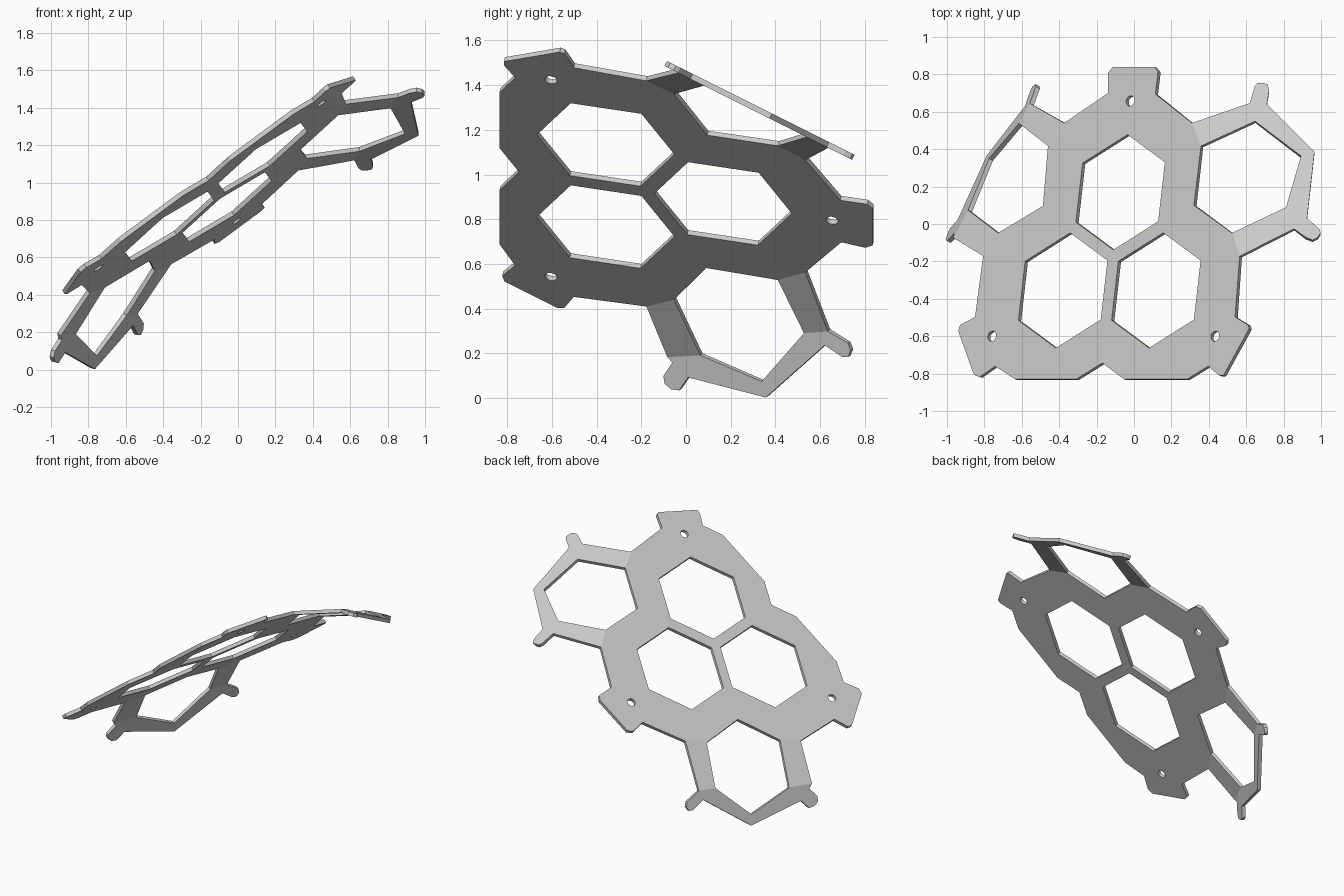
import bpy, bmesh, math
from mathutils import Vector

if "Cube" in bpy.data.objects:
    bpy.data.objects.remove(bpy.data.objects["Cube"], do_unlink=True)

THICK = 0.025


# Height rules for the tilted plate and its two folded ears
def on_plate(x, y):
    return Vector((x, y, 0.983 + 0.738 * x - 0.234 * y))


def on_right_ear(x, y):
    return Vector((x, y, 1.465 - 0.5 * y))


def on_left_ear(y, z):
    return Vector(((z - 3.447 - 0.03 + 1.86 * y) / 3.54, y, z))


# Fold corners on the plate: lower outer, lower inner, upper inner, upper outer
right_fold = [(0.565, -0.172), (0.524, -0.048), (0.358, 0.417), (0.31, 0.54)]
left_fold = [(-0.807, -0.171), (-0.727, -0.048), (-0.46, 0.417), (-0.374, 0.54)]

front_edge = [(-0.636, -0.83), (-0.31, -0.83), (-0.17, -0.743), (-0.053, -0.83),
              (0.283, -0.83), (0.396, -0.76)]
right_tab = [(0.455, -0.81), (0.478, -0.81), (0.615, -0.56), (0.61, -0.54), (0.54, -0.497)]
back_tab = [(0.114, 0.695), (0.128, 0.815), (0.108, 0.84), (-0.114, 0.84),
            (-0.139, 0.807), (-0.139, 0.70)]
left_tab = [(-0.85, -0.497), (-0.93, -0.54), (-0.94, -0.572), (-0.856, -0.807),
            (-0.825, -0.818), (-0.743, -0.76)]
outline = (front_edge + right_tab + right_fold[:2] + [(0.32, 0.10)] + right_fold[2:]
           + back_tab + left_fold[:1:-1] + [(-0.487, 0.096)] + left_fold[1::-1] + left_tab)


# Hexagonal windows and round screw holes
def hexagon(cx, cy):
    half = [(0.038, 0.308), (0.238, 0.16), (0.202, -0.156)]
    return ([(cx + x, cy + y) for x, y in half]
            + [(cx - x, cy - y) for x, y in half])


def screw_hole(cx, cy, radius=0.028, sides=16):
    uphill, across = Vector((0.953, -0.302)), Vector((0.302, 0.953))
    ring = []
    for i in range(sides):
        a = math.tau * i / sides
        p = uphill * (0.79 * radius * math.cos(a)) + across * (radius * math.sin(a))
        ring.append((cx + p.x, cy + p.y))
    return ring


loops = [outline]
loops += [hexagon(*c) for c in ((-0.073, 0.17), (-0.38, -0.355), (0.118, -0.355))]
loops += [screw_hole(*c) for c in ((-0.76, -0.6), (0.433, -0.6), (-0.02, 0.658))]

# Fill the plate flat, then lift it onto its slope
bm = bmesh.new()
edges = []
for loop in loops:
    verts = [bm.verts.new((x, y, 0)) for x, y in loop]
    edges += [bm.edges.new((v, verts[i - 1])) for i, v in enumerate(verts)]
bmesh.ops.triangle_fill(bm, use_beauty=True, use_dissolve=False, edges=edges, normal=(0, 0, 1))
for v in bm.verts:
    v.co = on_plate(v.co.x, v.co.y)


# An ear: two arms from the plate and a flat hooked end with two small tabs
def add_ear(fold, lower, upper, corner, inner):
    base = [on_plate(*p) for p in fold]
    arms = [[base[0], base[1], inner[0], lower[0]],
            [base[3], base[2], inner[2], upper[-1]]]
    end = lower + [corner] + upper + inner[::-1]
    for pts in arms + [end]:
        bm.faces.new([bm.verts.new(p) for p in pts])


def points(rule, pairs):
    return [rule(*p) for p in pairs]


add_ear(right_fold,
        points(on_right_ear, [(0.855, -0.025), (0.92, -0.072), (0.955, -0.085), (0.985, -0.07),
                              (0.998, -0.045), (0.99, -0.025), (0.925, 0.03)]),
        points(on_right_ear, [(0.711, 0.64), (0.722, 0.715), (0.715, 0.745), (0.695, 0.754),
                              (0.66, 0.754), (0.645, 0.735), (0.62, 0.647)]),
        on_right_ear(0.965, 0.385),
        points(on_right_ear, [(0.813, 0.09), (0.893, 0.364), (0.647, 0.55)]))
add_ear(left_fold,
        points(on_left_ear, [(-0.074, 0.195), (-0.05, 0.165), (-0.09, 0.105), (-0.085, 0.07),
                             (-0.056, 0.045), (-0.02, 0.04), (0.02, 0.098)]),
        points(on_left_ear, [(0.632, 0.242), (0.71, 0.19), (0.737, 0.19), (0.748, 0.22),
                             (0.735, 0.252), (0.645, 0.308)]),
        on_left_ear(0.368, 0.008),
        points(on_left_ear, [(0.074, 0.20), (0.35, 0.08), (0.538, 0.30)]))

# Weld the folds and turn every face upward
bmesh.ops.remove_doubles(bm, verts=bm.verts[:], dist=0.0005)
bm.normal_update()
for f in bm.faces:
    if f.normal.z < 0:
        f.normal_flip()
bm.normal_update()

mesh = bpy.data.meshes.new("folded_plate")
bm.to_mesh(mesh)
bm.free()
plate = bpy.data.objects.new("folded_plate", mesh)
bpy.context.collection.objects.link(plate)

# Sheet thickness
solid = plate.modifiers.new("thickness", 'SOLIDIFY')
solid.thickness = THICK
solid.offset = -1

# Plain grey
grey = bpy.data.materials.new("plain_grey")
grey.use_nodes = True
colour = (0.6, 0.6, 0.6, 1)
grey.diffuse_color = colour
grey.node_tree.nodes["Principled BSDF"].inputs["Base Color"].default_value = colour
mesh.materials.append(grey)
